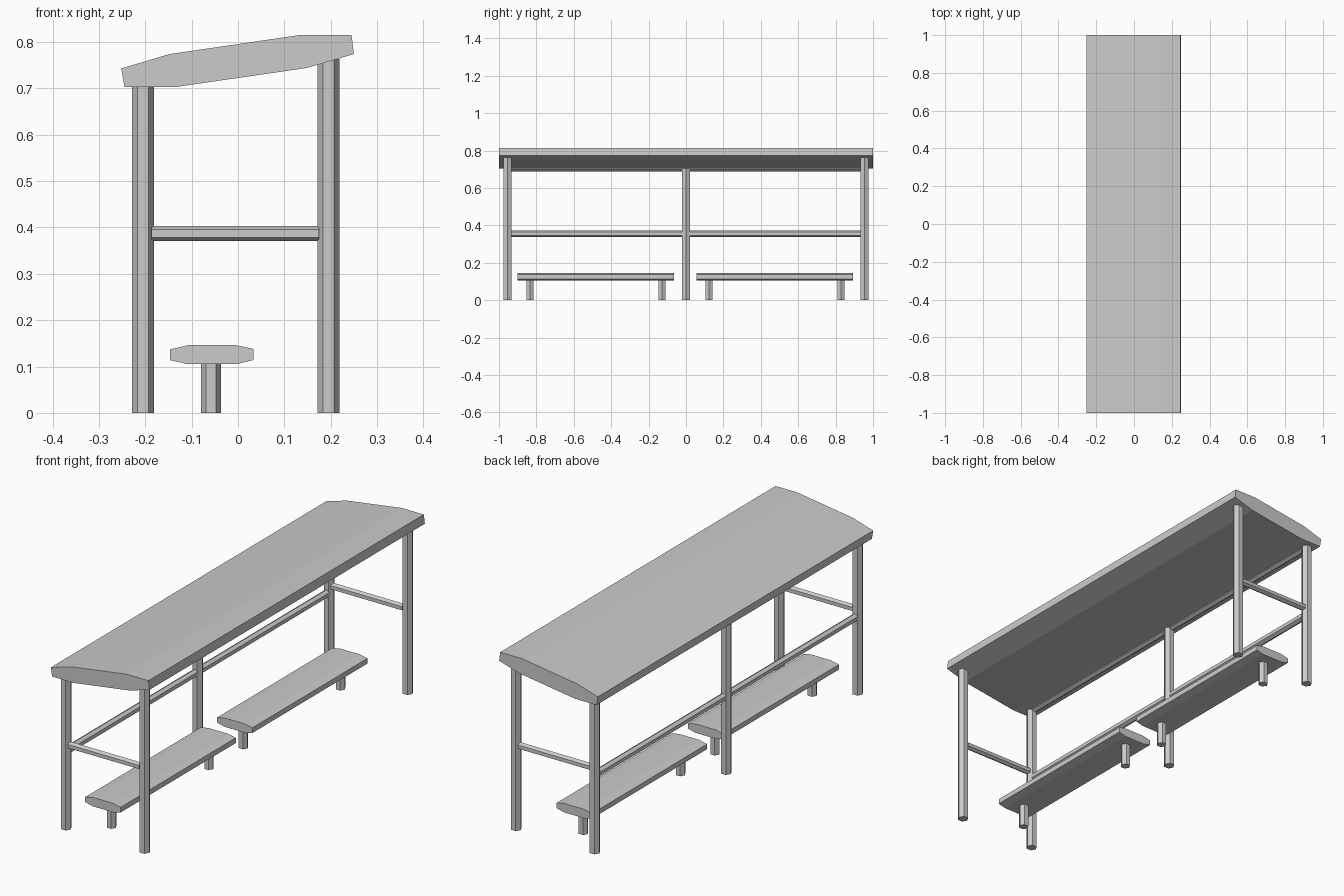
import bpy, bmesh
from math import pi
from mathutils import Matrix, Vector

if "Cube" in bpy.data.objects:
    bpy.data.objects.remove(bpy.data.objects["Cube"])


def make_object(name, bm):
    bmesh.ops.recalc_face_normals(bm, faces=bm.faces)
    mesh = bpy.data.meshes.new(name)
    bm.to_mesh(mesh)
    bm.free()
    obj = bpy.data.objects.new(name, mesh)
    bpy.context.collection.objects.link(obj)
    return obj


def slab(name, profile, y0, y1):
    """Extrude an (x, z) profile along y."""
    bm = bmesh.new()
    face = bm.faces.new([bm.verts.new((x, y0, z)) for x, z in profile])
    new = bmesh.ops.extrude_face_region(bm, geom=[face])["geom"]
    verts = [v for v in new if isinstance(v, bmesh.types.BMVert)]
    bmesh.ops.translate(bm, vec=(0, y1 - y0, 0), verts=verts)
    return make_object(name, bm)


def bar(name, start, end, radius, axis="Z"):
    """Six-sided bar between two points along a main axis."""
    a, b = Vector(start), Vector(end)
    turn = {"Z": Matrix.Rotation(pi / 2, 4, "Z"),
            "X": Matrix.Rotation(pi / 2, 4, "Y") @ Matrix.Rotation(pi / 2, 4, "Z"),
            "Y": Matrix.Rotation(pi / 2, 4, "X")}[axis]
    bm = bmesh.new()
    bmesh.ops.create_cone(bm, cap_ends=True, segments=6, radius1=radius,
                          radius2=radius, depth=(b - a).length)
    # orient so corners point along x for uprights, along z for rails
    corner = max(bm.verts, key=lambda v: turn.to_3x3().col[0].length and
                 (turn @ v.co).dot(Vector((1, 0, 0) if axis == "Z" else (0, 0, 1))))
    c = (turn @ corner.co).dot(Vector((1, 0, 0) if axis == "Z" else (0, 0, 1)))
    if c < radius * 0.95:
        turn = turn @ Matrix.Rotation(pi / 6, 4, "Z")
    bmesh.ops.transform(bm, matrix=Matrix.Translation((a + b) / 2) @ turn, verts=bm.verts)
    return make_object(name, bm)


BACK_X, FRONT_X, END_Y = -0.205, 0.195, 0.955

# sloping top
slab("sloping_top", [(-0.252, 0.743), (-0.148, 0.774), (0.132, 0.815), (0.245, 0.815),
                     (0.25, 0.774), (0.148, 0.744), (-0.135, 0.703), (-0.245, 0.703)], -1, 1)

# posts
for y in (-END_Y, 0, END_Y):
    bar("low_post", (BACK_X, y, 0), (BACK_X, y, 0.704), 0.024)
for y in (-END_Y, END_Y):
    bar("tall_post", (FRONT_X, y, 0), (FRONT_X, y, 0.764), 0.024)
    # end cross rails
    bar("cross_rail", (-0.187, y, 0.387), (0.175, y, 0.387), 0.0165, "X")

# long rails between the low posts
for side in (-1, 1):
    for name, z in (("lower_long_rail", 0.356), ("upper_long_rail", 0.707)):
        bar(name, (BACK_X, side * 0.017, z), (BACK_X, side * 0.938, z), 0.0175, "Y")

# benches with two short legs each
seat = [(-0.147, 0.137), (-0.108, 0.146), (-0.004, 0.146), (0.033, 0.138),
        (0.033, 0.114), (-0.004, 0.105), (-0.108, 0.105), (-0.147, 0.114)]
for y0, y1 in ((-0.9, -0.063), (0.057, 0.893)):
    slab("bench_seat", seat, y0, y1)
    for y in (y0 + 0.065, y1 - 0.065):
        bar("bench_leg", (-0.058, y, 0), (-0.058, y, 0.107), 0.0215)
